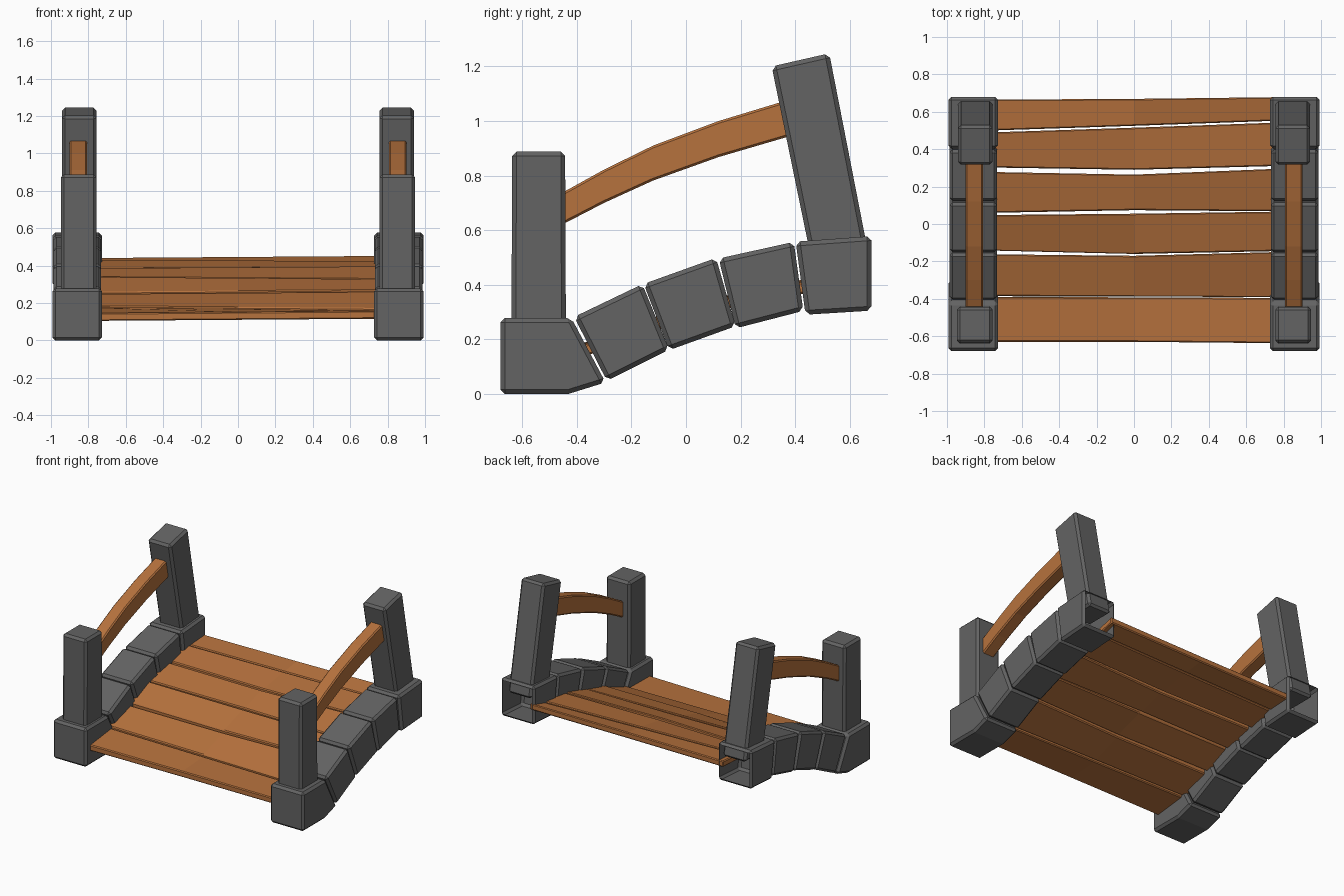
import bpy, bmesh

if "Cube" in bpy.data.objects:
    bpy.data.objects.remove(bpy.data.objects["Cube"])


def material(name, rgb):
    m = bpy.data.materials.new(name)
    m.diffuse_color = (*rgb, 1)
    m.use_nodes = True
    m.node_tree.nodes["Principled BSDF"].inputs["Base Color"].default_value = m.diffuse_color
    return m


STONE = material("grey stone", (0.125, 0.125, 0.125))
WOOD = material("orange wood", (0.47, 0.168, 0.047))


def loft(name, sections, mat, bevel=0.0, mirror=False, open_back=False):
    """Bridge matching rings of points into a closed, chamfered solid."""
    bm = bmesh.new()
    rings = [[bm.verts.new(p) for p in s] for s in sections]
    for a, b in zip(rings, rings[1:]):
        for i in range(len(a)):
            j = (i + 1) % len(a)
            bm.faces.new((a[i], a[j], b[j], b[i]))
    bm.faces.new(rings[0])
    bm.faces.new(rings[-1])
    bmesh.ops.recalc_face_normals(bm, faces=bm.faces)
    if bevel:
        edges = [e for e in bm.edges if e.calc_face_angle() > 0.5]
        bmesh.ops.bevel(bm, geom=edges, offset=bevel, segments=1,
                        affect='EDGES', profile=0.5)
    if open_back:
        bm.normal_update()
        bmesh.ops.delete(bm, geom=[f for f in bm.faces if f.normal.y > 0.95],
                         context='FACES')
    me = bpy.data.meshes.new(name)
    bm.to_mesh(me)
    bm.free()
    me.materials.append(mat)
    ob = bpy.data.objects.new(name, me)
    bpy.context.collection.objects.link(ob)
    if mirror:
        ob.modifiers.new("other side", 'MIRROR')
    return ob


def side_part(name, profile, x0, x1, mat, bevel, **kw):
    """Extrude a side (y, z) profile across x, mirrored to both sides."""
    return loft(name, [[(x, y, z) for y, z in profile] for x in (x0, x1)],
                mat, bevel, mirror=True, **kw)


# Arch stones, front to back; the last one is hollow at the rear
stones = [
    [(-.68, .0), (-.43, .0), (-.295, .042), (-.42, .278), (-.68, .278)],
    [(-.41, .282), (-.16, .402), (-.062, .162), (-.29, .048)],
    [(-.155, .403), (.11, .498), (.182, .248), (-.062, .16)],
    [(.12, .496), (.395, .557), (.43, .304), (.182, .24)],
    [(.402, .558), (.68, .578), (.68, .305), (.438, .29)],
]
for i, p in enumerate(stones):
    end = i in (0, 4)
    side_part(f"arch_stone_{i + 1}", p, .727 if end else .732,
              .993 if end else .986, STONE, .016, open_back=(i == 4))

# Posts
side_part("front_post", [(-.64, .2), (-.44, .2), (-.443, .888), (-.637, .888)],
          .757, .947, STONE, .016)
side_part("back_post", [(.462, .48), (.675, .48), (.525, 1.248), (.314, 1.2)],
          .757, .94, STONE, .016)

# Curved handrails
top = [(-.47, .728), (-.3, .822), (-.12, .91), (.12, 1.0), (.4, 1.085)]
bottom = [(-.47, .612), (-.3, .7), (-.12, .782), (.12, .868), (.4, .95)]
loft("handrail", [[(.808, *b), (.9, *b), (.9, *t), (.808, *t)]
                  for t, b in zip(top, bottom)], WOOD, .008, mirror=True)

# Uneven deck planks: front y, back y (left, middle, right), front z, back z, twist
planks = [
    ((-.63, -.63, -.637), (-.39, -.392, -.395), .152, .168, -.006),
    ((-.386, -.388, -.39), (-.162, -.17, -.15), .178, .255, .006),
    ((-.142, -.16, -.145), (.048, .055, .066), .265, .335, -.006),
    ((.06, .074, .068), (.278, .264, .295), .335, .392, .005),
    ((.302, .29, .31), (.49, .515, .542), .39, .428, -.004),
    ((.5, .525, .552), (.665, .669, .678), .425, .447, .006),
]
for i, (f, b, zf, zb, tw) in enumerate(planks):
    rings = []
    for k, x in enumerate((-.76, 0, .76)):
        t = tw * (k - 1)
        rings.append([(x, f[k], zf - t - .042), (x, b[k], zb + t - .042),
                      (x, b[k], zb + t), (x, f[k], zf - t)])
    loft(f"deck_plank_{i + 1}", rings, WOOD, .006)
